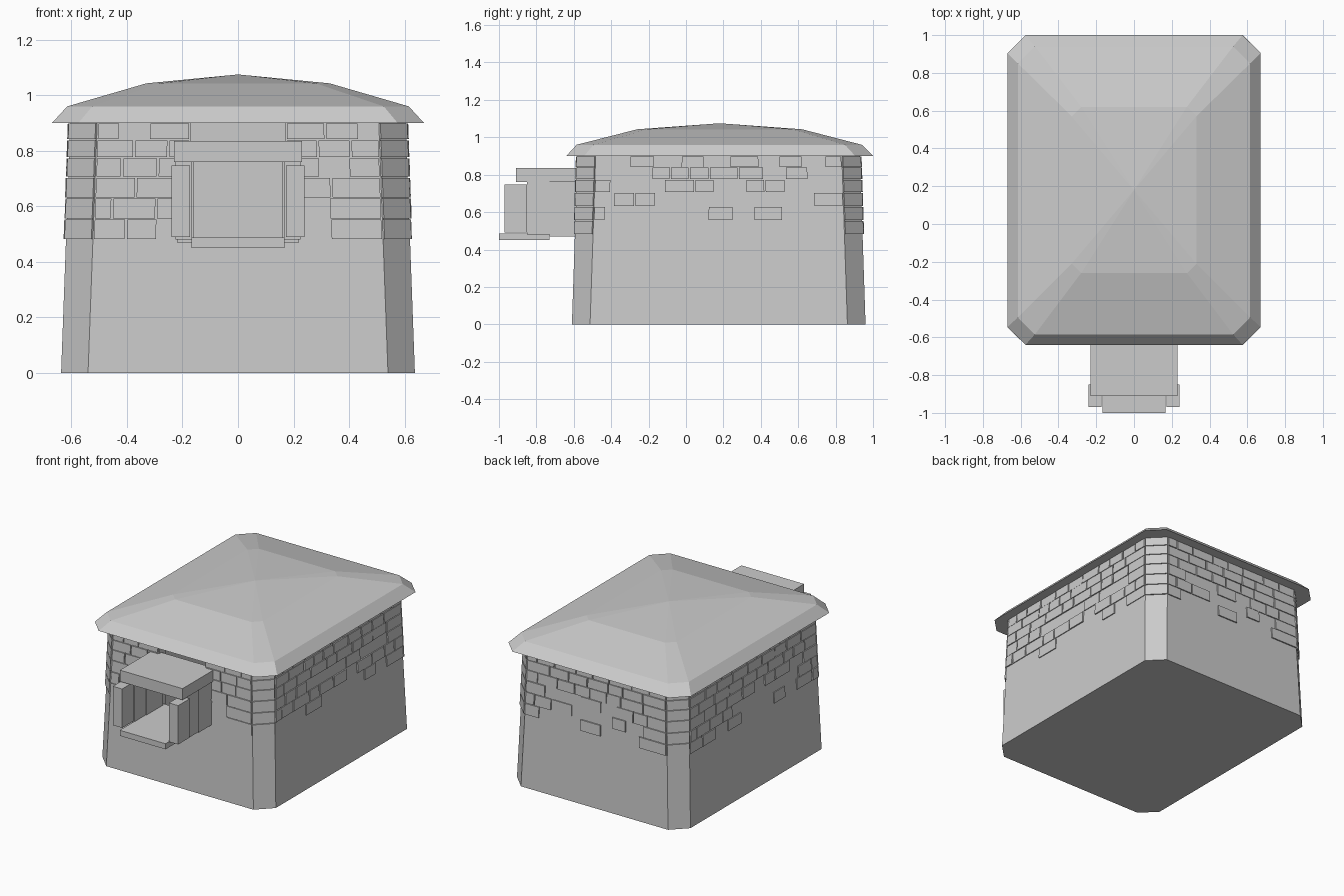
import bpy, bmesh, random
from mathutils import Vector

random.seed(4)
if "Cube" in bpy.data.objects:
    bpy.data.objects.remove(bpy.data.objects["Cube"], do_unlink=True)

stone = bpy.data.materials.new("grey_stone")
stone.use_nodes = True
GREY = (0.6, 0.6, 0.6, 1)
stone.diffuse_color = GREY
stone.node_tree.nodes["Principled BSDF"].inputs["Base Color"].default_value = GREY


def finish(name, bm):
    bmesh.ops.recalc_face_normals(bm, faces=bm.faces[:])
    mesh = bpy.data.meshes.new(name)
    bm.to_mesh(mesh)
    bm.free()
    mesh.materials.append(stone)
    obj = bpy.data.objects.new(name, mesh)
    bpy.context.collection.objects.link(obj)
    return obj


def octagon(hx, y0, y1, c, z):
    """Rectangle with chamfered corners; even edges are walls, odd are corners."""
    return [Vector((x, y, z)) for x, y in (
        (-hx + c, y0), (hx - c, y0), (hx, y0 + c), (hx, y1 - c),
        (hx - c, y1), (-hx + c, y1), (-hx, y1 - c), (-hx, y0 + c))]


def loft(name, rings, apex=None):
    bm = bmesh.new()
    loops = [[bm.verts.new(p) for p in ring] for ring in rings]
    bm.faces.new(loops[0][::-1])
    for a, b in zip(loops, loops[1:]):
        for i in range(8):
            j = (i + 1) % 8
            bm.faces.new((a[i], a[j], b[j], b[i]))
    if apex:
        tip = bm.verts.new(apex)
        for i in range(8):
            bm.faces.new((loops[-1][i], loops[-1][(i + 1) % 8], tip))
    else:
        bm.faces.new(loops[-1])
    return finish(name, bm)


def hexahedron(bm, low, high):
    a, b = [[bm.verts.new(p) for p in ring] for ring in (low, high)]
    bm.faces.new(a[::-1])
    bm.faces.new(b)
    for i in range(4):
        j = (i + 1) % 4
        bm.faces.new((a[i], a[j], b[j], b[i]))


def box(name, x0, x1, y0, y1, z0, z1):
    bm = bmesh.new()
    low, high = [[(x0, y0, z), (x1, y0, z), (x1, y1, z), (x0, y1, z)] for z in (z0, z1)]
    hexahedron(bm, low, high)
    return finish(name, bm)


def wall_ring(z):
    t = z / 0.9
    return octagon(0.637 - 0.033 * t, -0.61 + 0.03 * t, 0.96 - 0.03 * t, 0.097, z)


# Tapered body, hollowed out with an opening in the front
body = loft("body", [wall_ring(0), wall_ring(0.9)])
cutters = [box("chamber_cutter", -0.54, 0.54, -0.52, 0.87, 0.05, 1.0),
           box("opening_cutter", -0.17, 0.17, -0.75, -0.45, 0.47, 1.0)]
for cutter in cutters:
    cutter.hide_render = True
    cutter.hide_viewport = True
    cutter.display_type = 'WIRE'
    cut = body.modifiers.new(cutter.name, 'BOOLEAN')
    cut.operation = 'DIFFERENCE'
    cut.solver = 'EXACT'
    cut.object = cutter

# Roof with a chamfered eave and shallow peak
loft("roof", [octagon(0.67, -0.64, 1.0, 0.095, 0.9),
              octagon(0.615, -0.585, 0.94, 0.09, 0.96),
              octagon(0.33, -0.26, 0.62, 0.05, 1.043)],
     (0, 0.18, 1.075))

# Brick courses with a ragged lower edge
courses = [0.48, 0.555, 0.63, 0.705, 0.775, 0.84, 0.9]
bricks = bmesh.new()


def brick(side, u0, u1, z0, z1, depth):
    def slab(z):
        ring = wall_ring(z)
        a, b = ring[side], ring[(side + 1) % 8]
        d = (b - a).normalized()
        out = Vector((d.y, -d.x, 0))
        p, q = a.lerp(b, u0), a.lerp(b, u1)
        return [p + out * depth, q + out * depth, q - out * 0.01, p - out * 0.01]
    hexahedron(bricks, slab(z0), slab(z1))


for side in range(8):
    ring = wall_ring(0.7)
    length = (ring[(side + 1) % 8] - ring[side]).length
    for row, (z0, z1) in enumerate(zip(courses, courses[1:])):
        if side % 2:
            brick(side, 0, 1, z0 + 0.002, z1 - 0.002, 0.008)
            continue
        # Split the front wall around its opening
        spans = [(0, length)]
        if side == 0:
            spans = [(0, length / 2 - 0.175), (length / 2 + 0.175, length)]
        for start, end in spans:
            s = start
            while s < end - 0.01:
                e = s + random.uniform(0.1, 0.17) * (0.6 if s == 0 and row % 2 else 1)
                if end - e < 0.06:
                    e = end
                edge = min(s, length - e) / length
                keep = (0.35, 0.6, 0.85, 1, 1, 1)[row] + (0.5 if edge < 0.1 else -0.15)
                if row > 2 or random.random() < keep:
                    brick(side, (s + 0.004) / length, (e - 0.004) / length,
                          z0 + 0.002, z1 - 0.002, random.uniform(0.005, 0.009))
                s = e
finish("wall_bricks", bricks)

# Projecting window frame
box("window_lintel", -0.23, 0.23, -0.91, -0.56, 0.76, 0.835)
box("window_sill", -0.168, 0.168, -1.0, -0.73, 0.45, 0.487)
box("window_floor", -0.168, 0.168, -0.73, -0.54, 0.47, 0.487)
for name, s in (("left", 1), ("right", -1)):
    for part, x0, x1, y0, y1, z0, z1 in (
            ("front_post", 0.172, 0.24, -0.97, -0.85, 0.49, 0.748),
            ("middle_post", 0.165, 0.225, -0.85, -0.73, 0.48, 0.76),
            ("rear_post", 0.16, 0.22, -0.73, -0.56, 0.47, 0.76)):
        xs = sorted((s * x0, s * x1))
        box(f"{name}_{part}", xs[0], xs[1], y0, y1, z0, z1)
